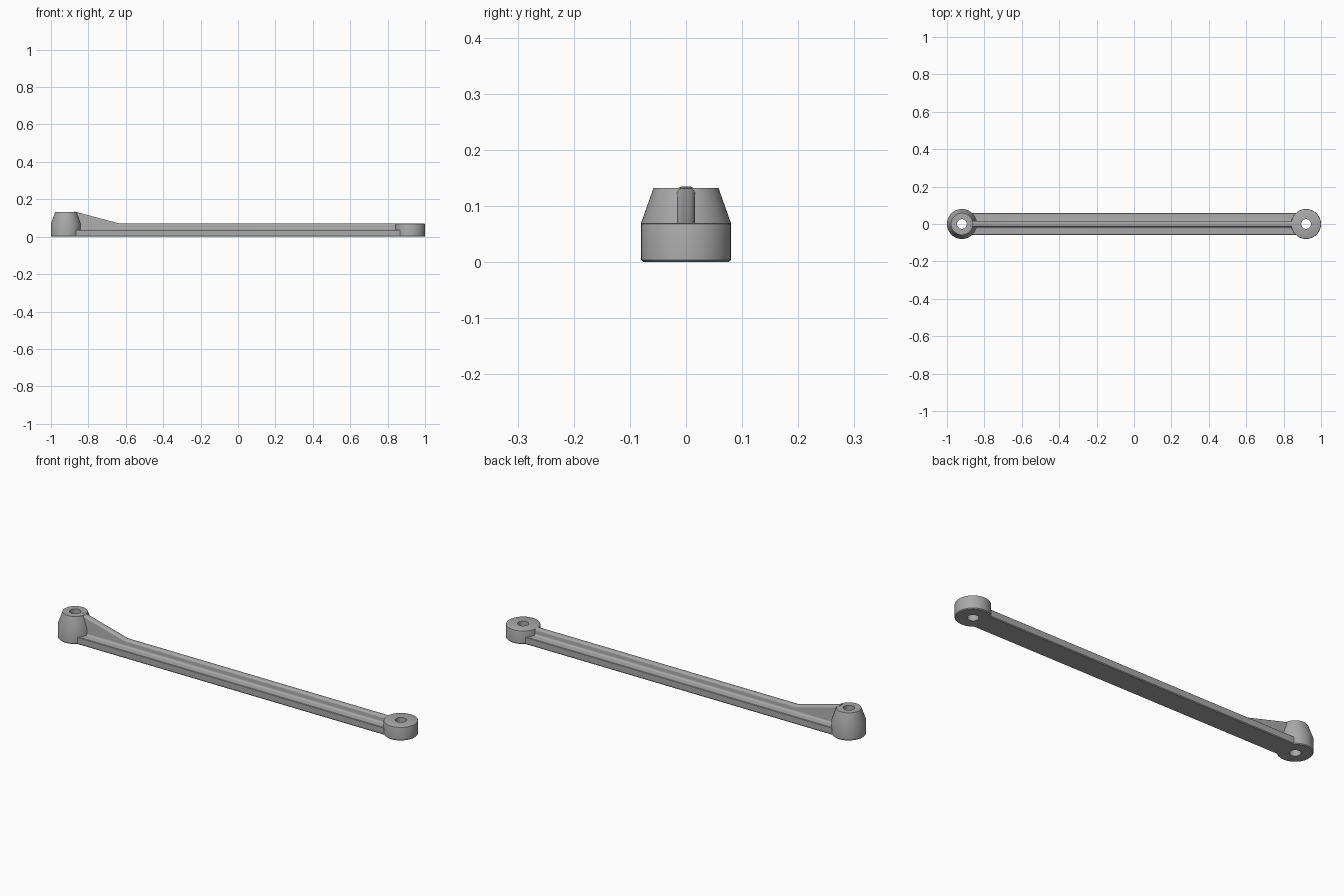
import bpy
import bmesh
from math import cos, sin, pi, radians

cube = bpy.data.objects.get("Cube")
if cube:
    bpy.data.objects.remove(cube)

grey = bpy.data.materials.new("plain grey")
grey.use_nodes = True
colour = (0.4, 0.4, 0.4, 1)
grey.diffuse_color = colour
grey.node_tree.nodes["Principled BSDF"].inputs["Base Color"].default_value = colour


def finish(bm, name, angle):
    bmesh.ops.recalc_face_normals(bm, faces=bm.faces)
    mesh = bpy.data.meshes.new(name)
    bm.to_mesh(mesh)
    bm.free()
    mesh.materials.append(grey)
    obj = bpy.data.objects.new(name, mesh)
    bpy.context.collection.objects.link(obj)
    bpy.ops.object.select_all(action='DESELECT')
    obj.select_set(True)
    bpy.context.view_layer.objects.active = obj
    bpy.ops.object.shade_smooth_by_angle(angle=radians(angle))
    return obj


def skin(loops, closed):
    """Join equal closed loops of points with quads."""
    bm = bmesh.new()
    rings = [[bm.verts.new(p) for p in loop] for loop in loops]
    pairs = list(zip(rings, rings[1:]))
    if closed:
        pairs.append((rings[-1], rings[0]))
    else:
        bm.faces.new(rings[0])
        bm.faces.new(rings[-1])
    for a, b in pairs:
        for i in range(len(a)):
            j = (i + 1) % len(a)
            bm.faces.new((a[i], a[j], b[j], b[i]))
    return bm


def boss(name, x, outline, hole=0.026, sides=48):
    """Turn an outline of (radius, height) around a through hole."""
    top = outline[-1][1]
    profile = [(hole, 0)] + outline + [(hole, top)]
    loops = []
    for i in range(sides):
        a = 2 * pi * i / sides
        loops.append([(x + r * cos(a), r * sin(a), z) for r, z in profile])
    return finish(skin(loops, True), name, 30)


# Pivot bosses: a tall tapered one and a low one
base = [(0.076, 0), (0.08, 0.004)]
boss("tapered_boss", -0.92, base + [(0.08, 0.07), (0.058, 0.132)])
boss("low_boss", 0.92, base + [(0.08, 0.065), (0.079, 0.068), (0.075, 0.07)])


# Beam: flat flange with a filleted centre rib that rises into a gusset
def section(top, half=0.058, rib=0.016, flange=0.037, fillet=0.009, steps=5):
    side = [(half - 0.003, 0), (half, 0.004), (half, flange - 0.002), (half - 0.002, flange)]
    for i in range(steps + 1):
        a = pi / 2 * i / steps
        side.append((rib + fillet * (1 - sin(a)), flange + fillet * (1 - cos(a))))
    for i in range(steps + 1):
        a = pi / 2 * i / steps
        side.append((rib - 0.01 + 0.01 * cos(a), top - 0.01 + 0.01 * sin(a)))
    return side + [(-y, z) for y, z in reversed(side)]


stations = [(-0.875, 0.135), (-0.63, 0.0695), (0.875, 0.0695)]
loops = [[(x, y, z) for y, z in section(top)] for x, top in stations]
finish(skin(loops, False), "ribbed_beam", 30)
